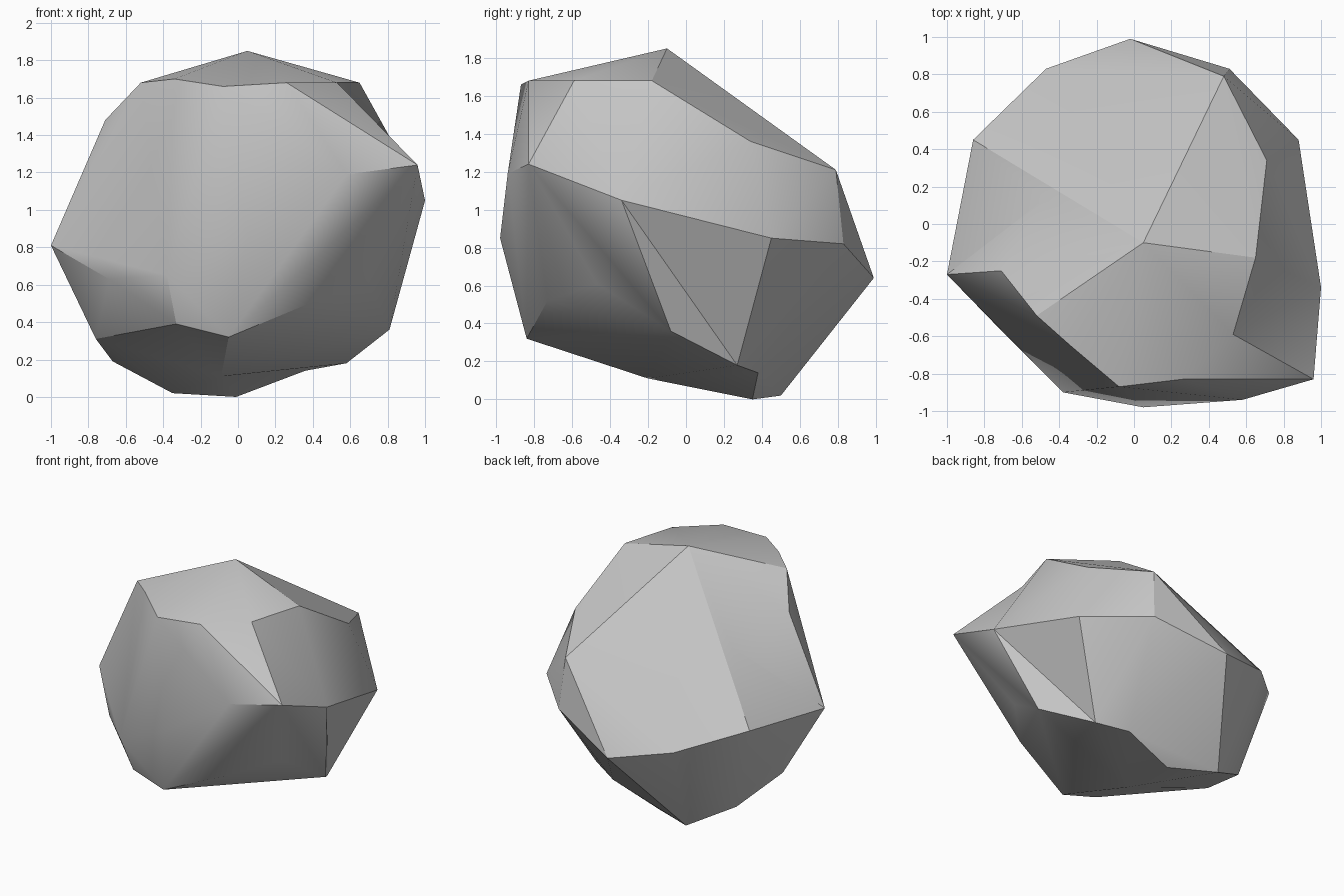
import bpy
import bmesh
import math
from mathutils import Vector
from mathutils.geometry import closest_point_on_tri

default_cube = bpy.data.objects.get("Cube")
if default_cube:
    bpy.data.objects.remove(default_cube, do_unlink=True)

# Corners of the boulder, in bands from the crown down to the foot
crown = dict(
    peak=(0.05, -0.10, 1.85),
    front=(0.26, -0.83, 1.68),
    front_mid=(-0.08, -0.87, 1.66),
    front_left=(-0.34, -0.65, 1.70),
    left=(-0.52, -0.49, 1.68),
    right_front=(0.53, -0.59, 1.68),
    right=(0.65, -0.18, 1.68),
    right_back=(0.71, 0.34, 1.36),
    low_left=(-0.71, -0.25, 1.48),
    hollow=(-0.48, 0.13, 1.30),
)
waist = dict(
    horn=(0.96, -0.83, 1.24),
    right=(1.00, -0.34, 1.05),
    front_right=(0.58, -0.94, 1.19),
    front=(0.05, -0.98, 0.85),
    front_left=(-0.38, -0.90, 0.65),
    left_front=(-0.69, -0.59, 0.63),
    left=(-1.00, -0.27, 0.81),
    back_left=(-0.86, 0.45, 0.87),
    back_mid=(-0.47, 0.83, 0.74),
    back=(-0.02, 0.99, 0.64),
    back_right_top=(0.48, 0.79, 1.21),
    back_right=(0.51, 0.83, 0.82),
    right_back=(0.88, 0.45, 0.85),
)
foot = dict(
    right=(0.81, -0.08, 0.36),
    right_low=(0.58, 0.27, 0.18),
    notch=(0.36, 0.38, 0.14),
    bottom=(-0.01, 0.35, 0.0),
    back=(-0.35, 0.50, 0.02),
    back_left=(-0.67, 0.34, 0.19),
    left=(-0.76, -0.10, 0.31),
    front_left=(-0.33, -0.81, 0.39),
    front=(-0.05, -0.84, 0.32),
    under=(-0.09, -0.20, 0.11),
    front_right=(0.43, -0.73, 0.52),
    right_front=(0.70, -0.47, 0.61),
)

bm = bmesh.new()
corner = {}
for band, points in (("crown", crown), ("waist", waist), ("foot", foot)):
    for name, co in points.items():
        corner[band, name] = bm.verts.new(co)

# Outer shell
bmesh.ops.convex_hull(bm, input=list(bm.verts), use_existing_faces=False)


def press_in(vert):
    """Join a corner lying under the shell to the face just above it."""
    def gap(face):
        tri = [v.co for v in face.verts]
        return (closest_point_on_tri(vert.co, *tri) - vert.co).length
    face = min(bm.faces, key=gap)
    ring = list(face.verts)
    bm.faces.remove(face)
    for a, b in zip(ring, ring[1:] + ring[:1]):
        bm.faces.new((a, b, vert))


def make_valley(a, b):
    """Turn a ridge between two corners into a valley across it."""
    edge = bm.edges.get((corner[a], corner[b]))
    if edge and len(edge.link_faces) == 2:
        bmesh.utils.edge_rotate(edge, True)


for vert in list(bm.verts):
    if not vert.link_faces:
        for edge in list(vert.link_edges):
            bm.edges.remove(edge)
        press_in(vert)

# Chipped valleys in the shell
make_valley(("crown", "low_left"), ("waist", "back_left"))
make_valley(("crown", "right"), ("waist", "horn"))
make_valley(("foot", "right"), ("waist", "right_back"))
make_valley(("foot", "bottom"), ("foot", "right_low"))

bmesh.ops.recalc_face_normals(bm, faces=list(bm.faces))
mesh = bpy.data.meshes.new("boulder")
bm.to_mesh(mesh)
bm.free()

# Plain grey stone
stone = bpy.data.materials.new("grey_stone")
stone.use_nodes = True
grey = (0.56, 0.56, 0.56, 1.0)
stone.diffuse_color = grey
for node in stone.node_tree.nodes:
    if node.type == "BSDF_PRINCIPLED":
        node.inputs["Base Color"].default_value = grey
        node.inputs["Roughness"].default_value = 0.9
mesh.materials.append(stone)

boulder = bpy.data.objects.new("boulder", mesh)
bpy.context.collection.objects.link(boulder)
bpy.ops.object.select_all(action="DESELECT")
boulder.select_set(True)
bpy.context.view_layer.objects.active = boulder
bpy.ops.object.shade_smooth_by_angle(angle=math.radians(30))
